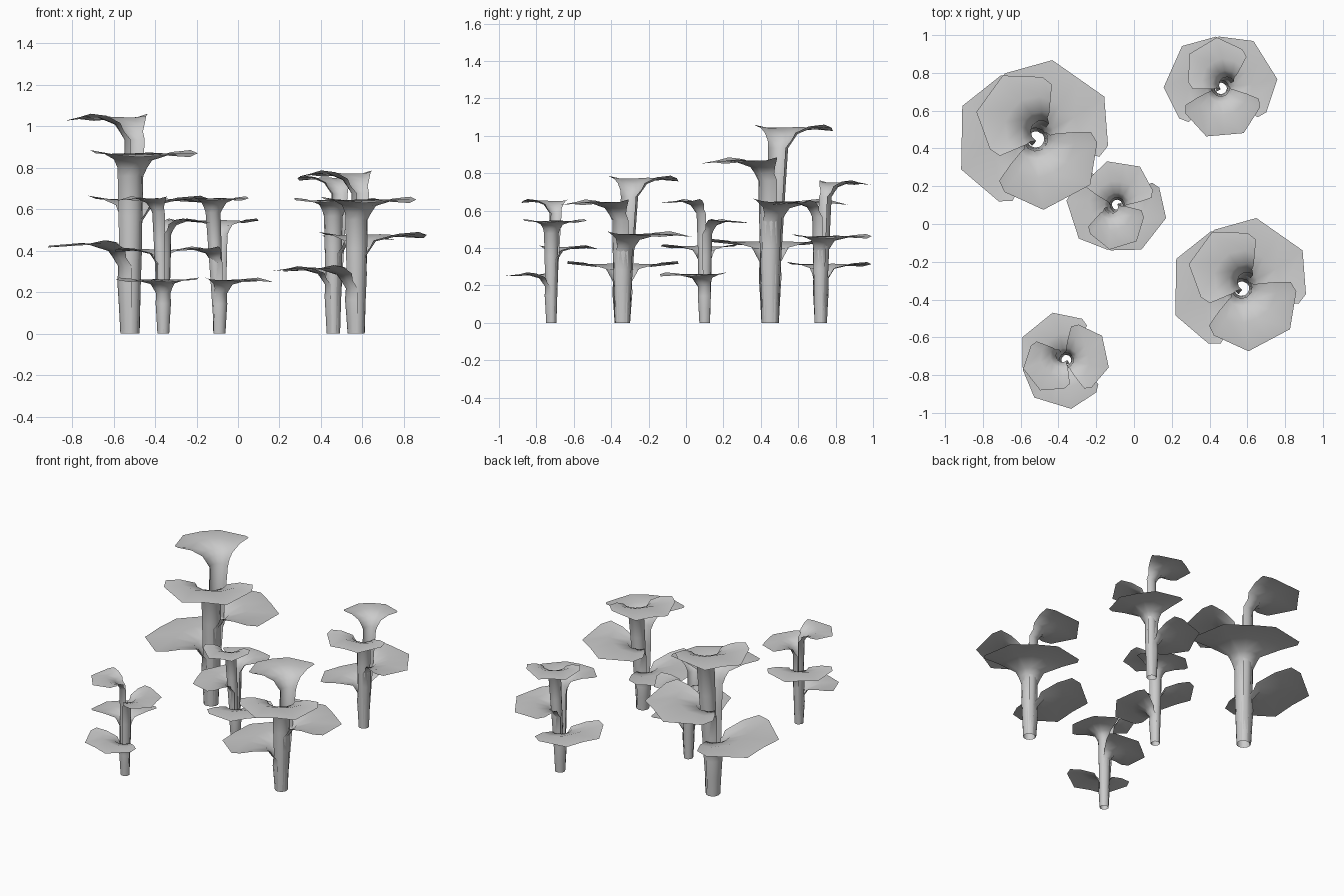
import bpy, math

if "Cube" in bpy.data.objects:
    bpy.data.objects.remove(bpy.data.objects["Cube"])

# half cross-sections of a full-size blade: (outward, sideways, height below leaf top)
# listed from the midrib to the side edge
INNER = [(.105, 0, -.052), (.098, .042, -.052), (.06, .088, -.05), (.022, .10, -.045)]
MIDDLE = [(.20, 0, -.012), (.19, .085, -.016), (.12, .17, -.018), (.06, .19, -.010)]
OUTER = [(.35, 0, -.026), (.35, .14, -.034), (.17, .278, -.016), (.105, .275, 0)]
ARC = [0, 35, 68, 98]                      # sheath angles from the midrib

# per leaf, lowest first: turn, length, width, sheath radius, lean at the top
LEAVES = [
    (179, 1.12, 1.20, 1.00, (0, 0)),
    (55, 1.12, 1.20, .96, (0, 0)),
    (298, 1.00, 1.00, .98, (0, 0)),
    (144, .97, .85, .86, (.03, .04)),
]

# per plant: centre, size, rotation, leaf heights
PLANTS = [
    ((-.52, .45), 1.0, 0, (.45, .665, .885, 1.06)),
    ((.57, -.34), .89, 0, (.33, .49, .66, .787)),
    ((.46, .72), .71, -23, (.325, .475, .655, .762)),
    ((-.09, .10), .63, 143, (.27, .42, .555, .662)),
    ((-.36, -.72), .61, 74, (.27, .415, .555, .662)),
]


def mirrored(half):
    """Full row from side edge to side edge."""
    return [(u, -v, z) for u, v, z in half[:0:-1]] + list(half)


def sheath_row(radius, z):
    return mirrored([(radius * math.cos(math.radians(a)),
                      radius * math.sin(math.radians(a)), z) for a in ARC])


def make_leaf(name, centre, size, spin, height, leaf):
    turn, length, width, rad, lean = leaf
    h = height / size
    # half-tube sheath widening upward
    rows = [sheath_row(rad * (.047 + .02 * t), h * t * .97 if t < .8 else h - .125)
            for t in (0, .35, .7)]
    rows.append(sheath_row(rad * (.050 + .017 * min(h, 1)), h - .125))
    # flaring blade
    rows.append(mirrored([(u * .78, v * .78, h - .085) for u, v, z in INNER]))
    for half in (INNER, MIDDLE, OUTER):
        rows.append(mirrored([(u * (length if half is not INNER else 1),
                               v * (width if half is not INNER else 1), h + z)
                              for u, v, z in half]))
    # keep the sheath rows in order below the neck
    neck = h - .125
    for i, t in enumerate((0, .4, .75)):
        rows[i] = [(u, v, neck * t) for u, v, z in rows[i]]

    a, s = math.radians(turn), math.radians(spin)
    verts = []
    for row in rows:
        for u, v, z in row:
            k = min(z / neck, 1)
            x = u * math.cos(a) - v * math.sin(a) + lean[0] * k
            y = u * math.sin(a) + v * math.cos(a) + lean[1] * k
            verts.append((centre[0] + size * (x * math.cos(s) - y * math.sin(s)),
                          centre[1] + size * (x * math.sin(s) + y * math.cos(s)),
                          size * z))
    n = len(rows[0])
    faces = [(r * n + c, r * n + c + 1, (r + 1) * n + c + 1, (r + 1) * n + c)
             for r in range(len(rows) - 1) for c in range(n - 1)]
    mesh = bpy.data.meshes.new(name)
    mesh.from_pydata(verts, [], faces)
    mesh.polygons.foreach_set("use_smooth", [True] * len(faces))
    mesh.update()
    bpy.context.collection.objects.link(bpy.data.objects.new(name, mesh))


# five plants with four spiralling leaves each
for p, (centre, size, spin, heights) in enumerate(PLANTS, 1):
    for k, (height, leaf) in enumerate(zip(heights, LEAVES), 1):
        make_leaf(f"plant_{p}_leaf_{k}", centre, size, spin, height, leaf)
